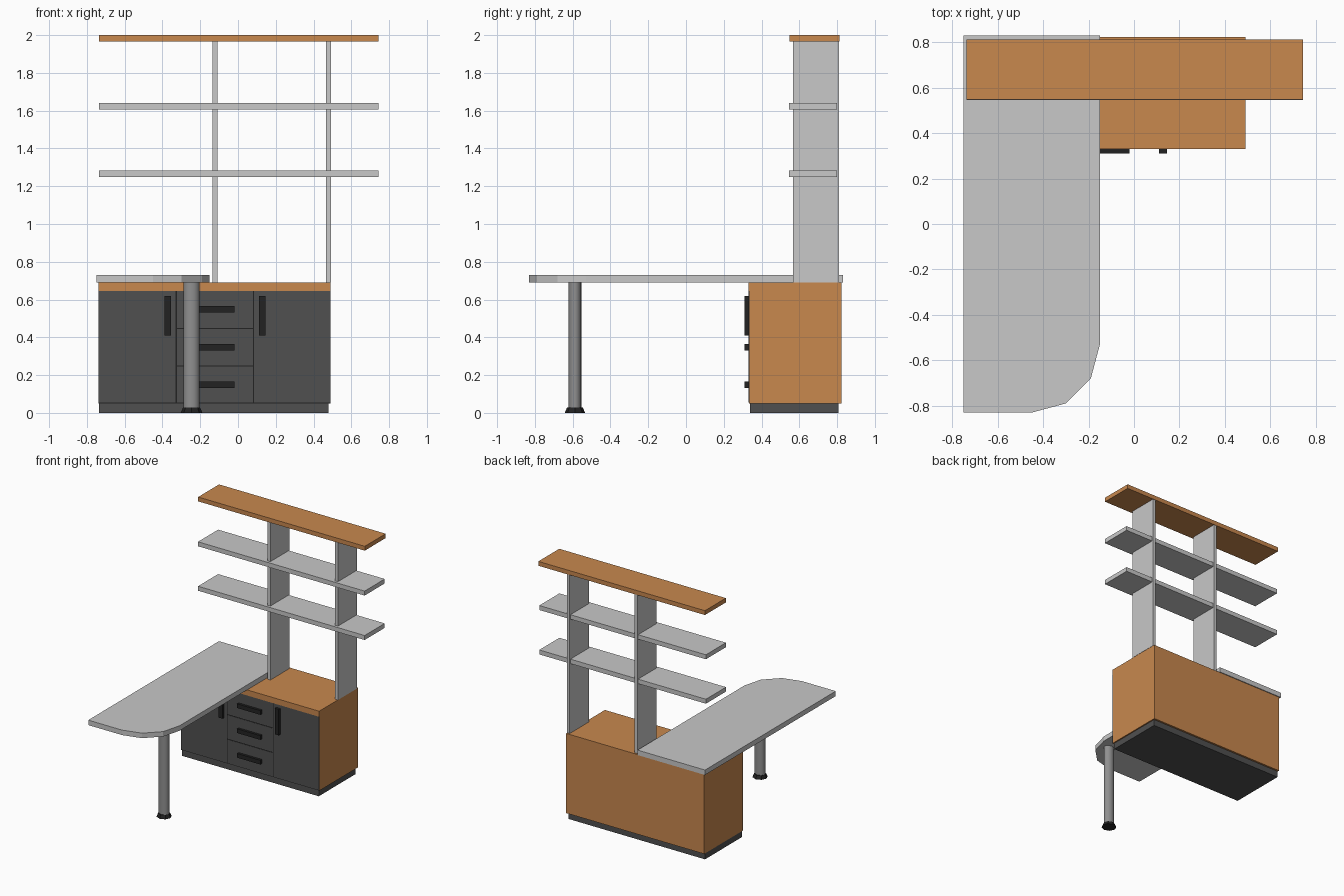
import bpy, bmesh, math

if "Cube" in bpy.data.objects:
    bpy.data.objects.remove(bpy.data.objects["Cube"])


def material(name, r, g, b):
    m = bpy.data.materials.new(name)
    m.diffuse_color = (r, g, b, 1)
    m.use_nodes = True
    m.node_tree.nodes["Principled BSDF"].inputs["Base Color"].default_value = m.diffuse_color
    return m


WOOD = material("warm_wood", 0.58, 0.246, 0.076)
GREY = material("light_grey", 0.58, 0.58, 0.58)
DARK = material("dark_grey", 0.08, 0.08, 0.08)
BLACK = material("black", 0.016, 0.016, 0.016)
METAL = material("metal_grey", 0.28, 0.28, 0.28)


def finish(name, bm, mat):
    bmesh.ops.recalc_face_normals(bm, faces=bm.faces[:])
    me = bpy.data.meshes.new(name)
    bm.to_mesh(me)
    bm.free()
    me.materials.append(mat)
    ob = bpy.data.objects.new(name, me)
    bpy.context.collection.objects.link(ob)
    return ob


def box(name, mat, x, y, z):
    bm = bmesh.new()
    bmesh.ops.create_cube(bm, size=1)
    for v in bm.verts:
        v.co = [r[0] if c < 0 else r[1] for r, c in zip((x, y, z), v.co)]
    return finish(name, bm, mat)


def slab(name, mat, outline, z0, z1):
    bm = bmesh.new()
    f = bm.faces.new([bm.verts.new((x, y, z0)) for x, y in outline])
    ext = bmesh.ops.extrude_face_region(bm, geom=[f], use_keep_orig=True)
    for g in ext["geom"]:
        if isinstance(g, bmesh.types.BMVert):
            g.co.z = z1
    return finish(name, bm, mat)


def tube(name, mat, sides, r0, r1, z0, z1, squash):
    bm = bmesh.new()
    bmesh.ops.create_cone(bm, cap_ends=True, segments=sides,
                          radius1=r0, radius2=r1, depth=z1 - z0)
    for v in bm.verts:
        v.co.y *= squash
        v.co.x += -0.246
        v.co.y += -0.588
        v.co.z += (z0 + z1) / 2
    return finish(name, bm, mat)


# Cabinet body and plinth
box("cabinet_body", WOOD, (-0.738, 0.49), (0.335, 0.823), (0.05, 0.645))
box("cabinet_top", WOOD, (-0.738, 0.49), (0.33, 0.823), (0.645, 0.69))
box("plinth", DARK, (-0.735, 0.48), (0.34, 0.808), (0, 0.05))

# Doors and drawers, with a black backing showing in the gaps
box("front_backing", BLACK, (-0.738, 0.49), (0.333, 0.336), (0.05, 0.645))
FRONT = (0.33, 0.3335)
box("left_door", DARK, (-0.738, -0.33), FRONT, (0.054, 0.645))
box("right_door", DARK, (0.086, 0.49), FRONT, (0.054, 0.645))
for i, (z0, z1, zh) in enumerate([(0.054, 0.246, 0.15), (0.252, 0.443, 0.348),
                                  (0.449, 0.645, 0.549)]):
    box(f"drawer_{i + 1}", DARK, (-0.324, 0.08), FRONT, (z0, z1))
    box(f"drawer_handle_{i + 1}", BLACK, (-0.225, -0.019), (0.31, 0.331),
        (zh - 0.017, zh + 0.017))
for side, x in (("left", -0.389), ("right", 0.11)):
    box(side + "_door_handle", BLACK, (x, x + 0.035), (0.31, 0.331), (0.411, 0.62))

# Uprights and shelves
for side, x in (("left", -0.134), ("right", 0.467)):
    box(side + "_upright", GREY, (x, x + 0.025), (0.567, 0.809), (0.69, 1.965))
for name, z in (("lower", 1.248), ("upper", 1.605)):
    box(name + "_shelf", GREY, (-0.737, 0.744), (0.545, 0.8), (z, z + 0.036))
box("top_shelf", WOOD, (-0.737, 0.744), (0.547, 0.812), (1.965, 2.0))

# Desk top with one faceted round corner
corner = [(-0.45 + 0.3 * math.cos(a), -0.53 - 0.3 * math.sin(a))
          for a in (math.radians(30 * i) for i in range(4))]
slab("desk_top", GREY, [(-0.75, 0.83), (-0.15, 0.83)] + corner + [(-0.75, -0.83)],
     0.69, 0.73)

# Desk leg and foot
leg = tube("desk_leg", METAL, 16, 0.042, 0.042, 0.02, 0.69, 0.8)
tube("desk_foot", BLACK, 8, 0.058, 0.045, 0, 0.028, 0.93)
bpy.context.view_layer.objects.active = leg
leg.select_set(True)
bpy.ops.object.shade_smooth_by_angle(angle=math.radians(40))
